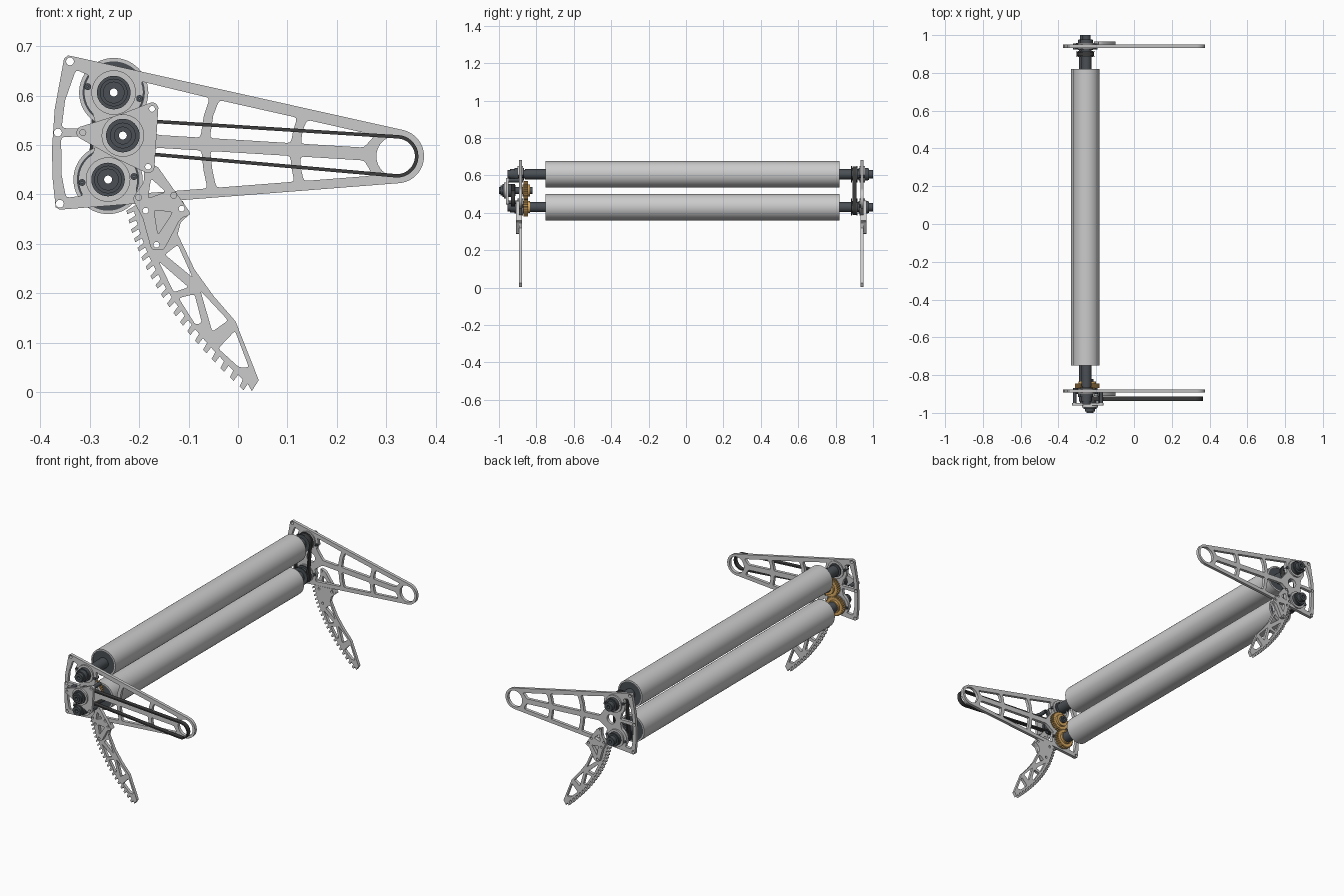
import bpy, bmesh, math
from mathutils import Vector as V

if "Cube" in bpy.data.objects:
    bpy.data.objects.remove(bpy.data.objects["Cube"])


def material(name, rgb):
    m = bpy.data.materials.new(name)
    m.diffuse_color = (*rgb, 1)
    m.use_nodes = True
    m.node_tree.nodes["Principled BSDF"].inputs["Base Color"].default_value = m.diffuse_color
    return m


DARK = material("dark_steel", (0.07, 0.08, 0.09))
BLACK = material("belt_rubber", (0.045, 0.045, 0.045))
ORANGE = material("gear_orange", (0.72, 0.42, 0.13))


def arc(c, r, a0, a1, n=16):
    return [(c[0] + r * math.cos(math.radians(a0 + (a1 - a0) * i / n)),
             c[1] + r * math.sin(math.radians(a0 + (a1 - a0) * i / n))) for i in range(n + 1)]


def circle(c, r, n=24):
    return arc(c, r, 0, 360 - 360 / n, n - 1)


def rounded(pts, r=0.007):
    """Soften the corners of a closed polygon."""
    out = []
    for i, p in enumerate(pts):
        p, a, b = V(p), V(pts[i - 1]), V(pts[(i + 1) % len(pts)])
        if (a - p).angle(b - p) > 2.6:
            out.append(p)
            continue
        s = p + (a - p) * min(0.4, r / (a - p).length)
        e = p + (b - p) * min(0.4, r / (b - p).length)
        out += [s, (s + 2 * p + e) / 4, e]
    return out


def hull(c1, r1, c2, r2):
    """Belt line around two circles."""
    d = V(c2) - V(c1)
    a = math.degrees(math.atan2(d.y, d.x))
    o = math.degrees(math.acos((r1 - r2) / d.length))
    return arc(c1, r1, a + o, a + 360 - o, 20) + arc(c2, r2, a - o, a + o, 20)


def sheet(name, outline, holes, y0, y1, mat=None):
    """Flat part in the xz plane with holes, extruded from y0 to y1."""
    cu = bpy.data.curves.new(name, 'CURVE')
    cu.dimensions, cu.fill_mode, cu.extrude = '2D', 'BOTH', (y1 - y0) / 2
    for loop in [outline] + holes:
        sp = cu.splines.new('POLY')
        sp.points.add(len(loop) - 1)
        for q, p in zip(sp.points, loop):
            q.co = (p[0], p[1], 0, 1)
        sp.use_cyclic_u = True
    ob = bpy.data.objects.new(name, cu)
    bpy.context.collection.objects.link(ob)
    ob.location.y = (y0 + y1) / 2
    ob.rotation_euler.x = math.pi / 2
    bpy.ops.object.select_all(action='DESELECT')
    ob.select_set(True)
    bpy.context.view_layer.objects.active = ob
    bpy.ops.object.convert(target='MESH')
    ob = bpy.context.view_layer.objects.active
    bm = bmesh.new()
    bm.from_mesh(ob.data)
    bmesh.ops.remove_doubles(bm, verts=bm.verts, dist=1e-5)
    bmesh.ops.recalc_face_normals(bm, faces=bm.faces)
    bm.to_mesh(ob.data)
    bm.free()
    if mat:
        ob.data.materials.append(mat)
    return ob


def tube(name, c, y0, y1, r, ri=0.008, mat=DARK, n=40):
    """Hollow cylinder along y, centred on (x, z) = c."""
    bm = bmesh.new()
    prof = [(r, y0), (r, y1), (ri, y1), (ri, y0)]
    rings = [[bm.verts.new((c[0] + rr * math.cos(2 * math.pi * k / n), y,
                            c[1] + rr * math.sin(2 * math.pi * k / n))) for k in range(n)] for rr, y in prof]
    for i in range(4):
        a, b = rings[i], rings[(i + 1) % 4]
        for k in range(n):
            m = (k + 1) % n
            bm.faces.new((a[k], a[m], b[m], b[k]))
    bmesh.ops.recalc_face_normals(bm, faces=bm.faces)
    me = bpy.data.meshes.new(name)
    bm.to_mesh(me)
    bm.free()
    if mat:
        me.materials.append(mat)
    ob = bpy.data.objects.new(name, me)
    bpy.context.collection.objects.link(ob)


# Shaft axes and arm eye, as (x, z)
UP, LOW, MID, EYE = (-.2515, .606), (-.263, .430), (-.233, .519), (.322, .477)

# Side plate outline and truss windows
top = lambda x: .655 - .225 * (x + .324)
bot = lambda x: .389 + .077 * (x + .361)
s_up = lambda x: .520 - .061 * (x + .16)
s_lo = lambda x: s_up(x) - .026
plate = ([(-.352, .675), (-.344, .681), (-.324, .677)] + arc(EYE, .0545, 77, -86, 24)
         + [(-.361, .369), (-.369, .374), (-.375, .43), (-.3765, .491), (-.371, .572)])
windows = [
    [(-.328, .652)] + arc(UP, .06, 145, 225, 8) + [(-.285, .532), (-.357, .534), (-.350, .59)],
    [(-.358, .516), (-.285, .518)] + arc(LOW, .06, 120, 213, 8) + [(-.348, .393), (-.357, .44)],
    arc(UP, .06, 22, -35, 6) + [(-.165, s_up(-.165)), (-.076, s_up(-.076)), (-.069, .56), (-.057, top(-.057))],
    [(-.165, s_lo(-.165)), (-.074, s_lo(-.074)), (-.07, .45), (-.062, bot(-.062)), (-.205, bot(-.205))]
    + arc(LOW, .06, -15, 32, 6),
    [(-.038, top(-.038)), (-.05, .56), (-.057, s_up(-.057)), (.107, s_up(.107)), (.112, .53), (.12, top(.12))],
    [(-.056, s_lo(-.056)), (.106, s_lo(.106)), (.108, .455), (.114, bot(.114)), (-.044, bot(-.044)), (-.052, .45)],
    [(.14, top(.14)), (.131, .53), (.127, s_up(.127)), (.255, s_up(.255)), (.272, .514), (.276, top(.276))],
    [(.126, s_lo(.126)), (.255, s_lo(.255)), (.268, .448), (.268, bot(.268)), (.133, bot(.133)), (.127, .455)],
]
plate_holes = [rounded(w) for w in windows] + [circle(EYE, .042, 40), circle(UP, .024), circle(LOW, .024), circle(MID, .024)]
plate_holes += [circle(p, .008, 16) for p in ((-.340, .669), (-.3645, .525), (-.3605, .381))]

# Toothed claw: curved edge with raked teeth, truss windows
A, B, C = V((-.212, .375)), V((-.177, .192)), V((.03, .007))
edge = lambda t: A * (1 - t) ** 2 + B * 2 * t * (1 - t) + C * t * t
claw, N = [], 20
for i in range(N):
    t, h = i / N, .5 / N
    tan = (edge(t + h) - edge(t)).normalized()
    tip = V((tan.y, -tan.x)) * .015 + tan * .005
    claw += [edge(t), edge(t) + tip, edge(t + h * .8) + tip, edge(t + h)]
claw += [(.028, .002), (.042, .024), (-.005, .143), (-.05, .195), (-.088, .248), (-.122, .319),
         (-.116, .343), (-.098, .36), (-.112, .387), (-.205, .381)]
claw_holes = [rounded(w, .005) for w in (
    [(-.148, .278), (-.122, .298), (-.092, .232)],
    [(-.160, .264), (-.100, .212), (-.130, .202)],
    [(-.120, .19), (-.088, .198), (-.073, .140), (-.086, .136)],
    [(-.076, .205), (-.020, .145), (-.052, .122)],
    [(-.040, .088), (-.006, .124), (.022, .050), (.002, .050)])]
rivets = [(-.201, .394), (-.187, .367), (-.130, .398), (-.114, .371), (-.165, .298)]
low_hole = [circle(p, .006, 14) for p in rivets if p[1] < .375]

# Bracket joining claw to plate
bracket = rounded([(-.190, .468), (-.162, .455), (-.094, .359), (-.116, .352), (-.150, .287), (-.175, .287),
                   (-.193, .352), (-.214, .392), (-.190, .425)], .008)
bracket_holes = [circle(p, .006, 14) for p in rivets + [(-.182, .456)]]
bracket_holes += [rounded([(-.176, .432), (-.146, .405), (-.182, .392)], .005),
                  rounded([(-.170, .368), (-.132, .364), (-.162, .318)], .005)]

for side, y0, s in (("front", -.877, -1), ("back", .933, 1)):
    y1, y2 = y0 + .016 * s, y0 + .033 * s
    span = lambda a, b: (min(a, b), max(a, b))
    sheet(side + "_side_plate", plate, plate_holes, *span(y0, y1))
    sheet(side + "_claw", claw, claw_holes + low_hole, *span(y0, y1))
    sheet(side + "_claw_bracket", bracket, bracket_holes, *span(y1, y2))
    # bearings and bolts on the plate
    for nm, c, tilt in (("upper", UP, -.012), ("lower", LOW, .006)):
        tube(f"{side}_{nm}_bearing_flange", c, *span(y0 - .006 * s, y1 + .008 * s), .045, .02, None)
        tube(f"{side}_{nm}_bearing", c, *span(y0 - .012 * s, y1 + .024 * s), .034, .02)
        for k in (-1, 1):
            tube(f"{side}_{nm}_bolt", (c[0] + .0525 * k, c[1] + tilt * k), *span(y0 - .008 * s, y1 + .006 * s), .007, .001, n=12)

# Rollers, end caps, hollow shafts, collars and rear pulleys
for nm, c in (("upper", UP), ("lower", LOW)):
    tube(nm + "_roller", c, -.75, .82, .07, .063, None, 64)
    for y in (-.747, .807):
        tube(nm + "_roller_cap", c, y, y + .01, .064, .02, n=48)
    tube(nm + "_shaft", c, -.955, 1.0, .022)
    tube(nm + "_shaft_sleeve_front", c, -.86, -.74, .027, .02)
    tube(nm + "_shaft_sleeve_back", c, .81, .925, .027, .02)
    tube(nm + "_collar_front", c, -.94, -.90, .028, .02)
    tube(nm + "_collar_back", c, .952, .978, .031, .02)
    tube(nm + "_pulley", c, .888, .912, .034, .02)
    for y in (.883, .912):
        tube(nm + "_pulley_flange", c, y, y + .005, .045, .02)
sheet("roller_belt", hull(UP, .041, LOW, .041), [hull(UP, .034, LOW, .034)], .889, .911, BLACK)

# Drive shaft with bearing, pulley and long belt
tube("drive_shaft", MID, -1.0, -.82, .018)
tube("drive_bearing_flange", MID, -.972, -.958, .043, .017, None)
tube("drive_bearing", MID, -.98, -.936, .034, .017)
tube("drive_collar", MID, -.993, -.978, .026, .017)
tube("drive_pulley", MID, -.937, -.912, .030, .017)
sheet("drive_belt", hull(MID, .036, EYE, .043), [hull(MID, .029, EYE, .036)], -.936, -.914, BLACK)

# Triangular outer bearing plate on standoffs
posts = [(-.174, .573), (-.314, .525), (-.182, .456)]
tri = arc(posts[0], .013, 10, 115, 6) + arc(posts[1], .013, 115, 240, 6) + arc(posts[2], .013, 240, 355, 6)
tri = tri[:7] + [(-.235, .563)] + tri[7:14] + [(-.252, .475)] + tri[14:]
sheet("triangle_plate", tri, [circle(p, .006, 14) for p in posts] + [circle(MID, .02)], -.962, -.948)
for p in posts:
    tube("standoff", p, -.95, -.89, .010, .006, n=18)

# Orange meshing gears
for nm, c, y0, y1 in (("drive", MID, -.868, -.845), ("lower_roller", LOW, -.868, -.845)):
    T = 28
    teeth = [(c[0] + r * math.cos(a), c[1] + r * math.sin(a)) for k in range(T)
             for a, r in (((k + f) * 2 * math.pi / T, rr) for f, rr in ((0, .045), (.3, .045), (.45, .050), (.8, .050)))]
    sheet(nm + "_gear", teeth, [circle(c, .018)], y0, y1, ORANGE)
    tube(nm + "_gear_hub", c, y0 - .006, y1 + .012, .032, .018, ORANGE)

# Smooth round surfaces, keep hard edges
bpy.ops.object.select_all(action='SELECT')
bpy.ops.object.shade_smooth_by_angle(angle=math.radians(30))
